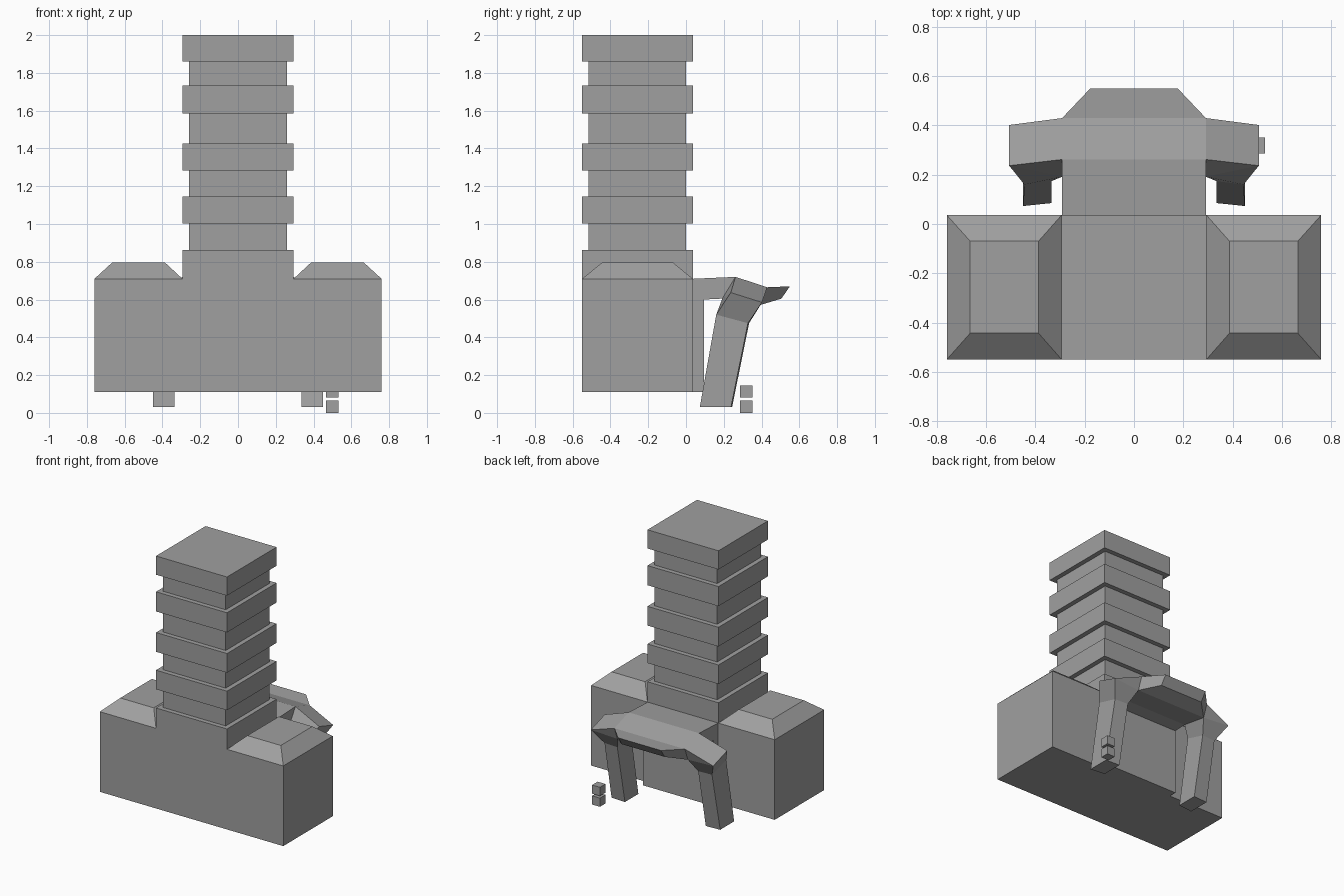
import bpy
import bmesh

cube = bpy.data.objects.get("Cube")
if cube:
    bpy.data.objects.remove(cube, do_unlink=True)

GREY = (0.35, 0.35, 0.35, 1.0)
mat = bpy.data.materials.new("plain grey")
mat.use_nodes = True
mat.diffuse_color = GREY
mat.node_tree.nodes["Principled BSDF"].inputs["Base Color"].default_value = GREY


def loft(name, rings, cap_start=True, cap_end=True, mirror=False):
    """Join successive closed rings of points with faces."""
    bm = bmesh.new()
    loops = [[bm.verts.new(p) for p in ring] for ring in rings]
    n = len(rings[0])
    for a, b in zip(loops, loops[1:]):
        for i in range(n):
            j = (i + 1) % n
            bm.faces.new((a[i], a[j], b[j], b[i]))
    if cap_start:
        bm.faces.new(loops[0][::-1])
    if cap_end:
        bm.faces.new(loops[-1])
    bmesh.ops.remove_doubles(bm, verts=bm.verts[:], dist=0.0005)
    bmesh.ops.recalc_face_normals(bm, faces=bm.faces[:])
    mesh = bpy.data.meshes.new(name)
    bm.to_mesh(mesh)
    bm.free()
    mesh.materials.append(mat)
    obj = bpy.data.objects.new(name, mesh)
    bpy.context.collection.objects.link(obj)
    if mirror:
        mod = obj.modifiers.new("mirror", 'MIRROR')
        mod.use_clip = True
    return obj


def rect(x0, x1, y0, y1, z):
    return [(x0, y0, z), (x1, y0, z), (x1, y1, z), (x0, y1, z)]


FRONT, BACK = -0.55, 0.036
HALF, TOWER = 0.76, 0.294
BASE, DECK = 0.11, 0.71

# Wide base block
loft("base_block", [rect(-HALF, HALF, FRONT, BACK, z) for z in (BASE, DECK)],
     cap_end=False)

# Sloped caps on both sides of the tower
loft("side_cap", [rect(TOWER, HALF, FRONT, BACK, DECK),
                  rect(0.388, 0.665, -0.443, -0.07, 0.797)],
     cap_start=False, mirror=True)

# Tower with alternating wide bands and narrow necks
levels = [DECK, 0.862, 1.002, 1.145, 1.283, 1.427, 1.585, 1.732, 1.86, 2.0]
rings = []
for i, (low, high) in enumerate(zip(levels, levels[1:])):
    inset = 0.035 if i % 2 else 0.0
    w = TOWER - inset
    rings += [rect(-w, w, FRONT + inset, BACK - inset, z) for z in (low, high)]
loft("banded_tower", rings, cap_start=False)

# Back plate with the bridge that carries the rear hood
profile = [(BACK, DECK), (0.262, 0.72), (0.192, 0.605),
           (0.094, 0.6), (0.094, BASE), (BACK, BASE)]
loft("back_bridge", [[(x, y, z) for y, z in profile] for x in (-0.292, 0.292)])

# Rear hood bending down into a leg on each side
hood = [(0.262, 0.72), (0.43, 0.665), (0.395, 0.572), (0.192, 0.605)]
inner = [(0.292, y, z) for y, z in hood]
loft("hood_and_leg", [
    [(0, y, z) for y, z in hood],
    inner,
    [(0.507, 0.237, 0.637), (0.507, 0.402, 0.585), inner[2], inner[3]],
    [(0.445, 0.16, 0.52), (0.445, 0.328, 0.475),
     (0.335, 0.334, 0.475), (0.335, 0.174, 0.52)],
    [(0.45, 0.073, 0.03), (0.45, 0.238, 0.03),
     (0.335, 0.244, 0.03), (0.335, 0.085, 0.03)],
], cap_start=False, mirror=True)


# Tapered tail at the back of the hood
def tail_ring(w, top, bottom):
    return [(-w, *top), (w, *top), (w, *bottom), (-w, *bottom)]


loft("hood_tail", [tail_ring(0.292, hood[1], hood[2]),
                   tail_ring(0.178, (0.55, 0.67), (0.505, 0.605))])

# Two small loose cubes beside the left leg
SIZE = 0.065
for name, z in (("lower_cube", 0.0), ("upper_cube", 0.081)):
    loft(name, [rect(0.467, 0.467 + SIZE, 0.286, 0.286 + SIZE, h)
                for h in (z, z + SIZE)])
